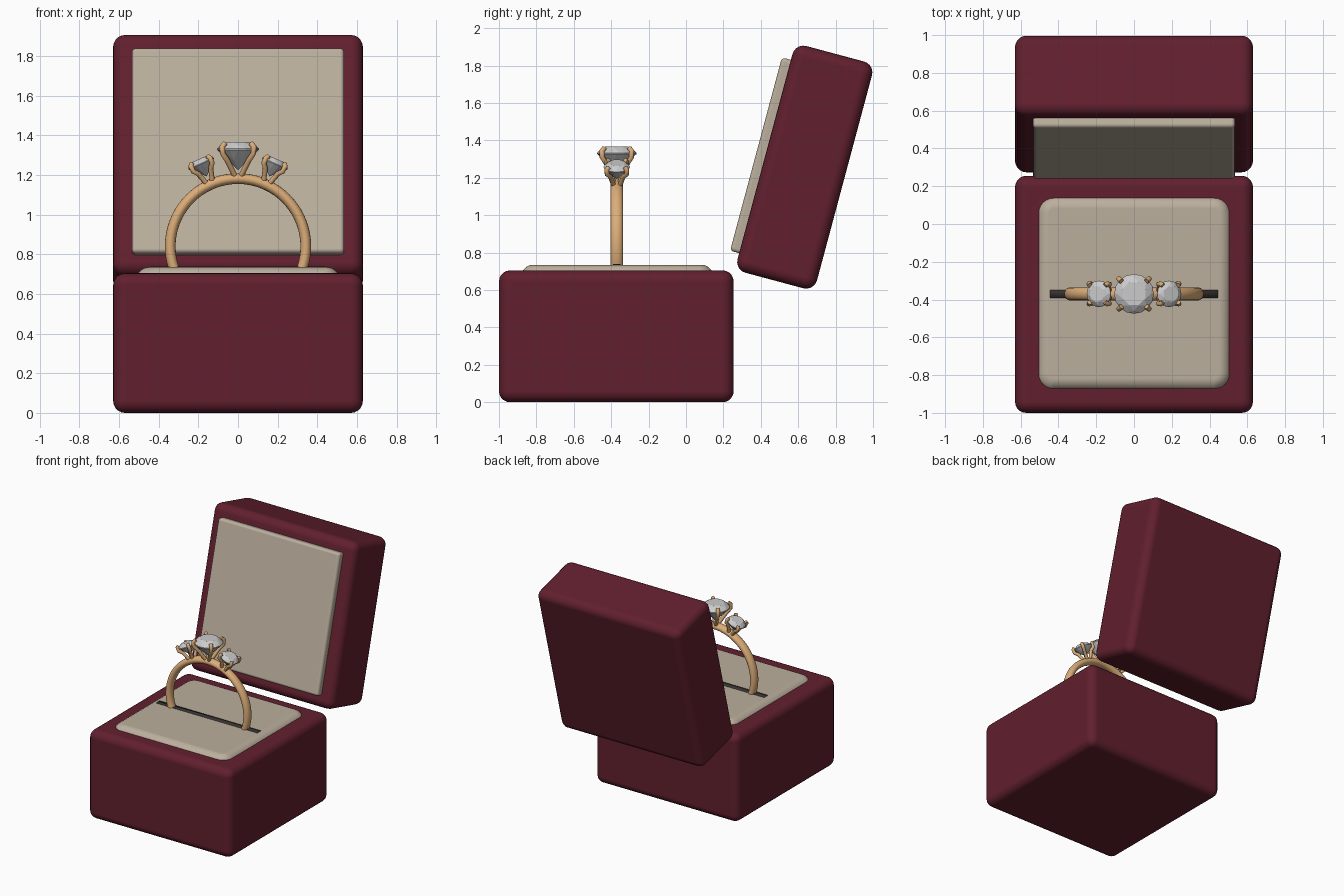
import bpy, bmesh, math
from mathutils import Matrix, Vector

if "Cube" in bpy.data.objects:
    bpy.data.objects.remove(bpy.data.objects["Cube"])

RING_Y, RING_Z = -0.37, 0.84
TILT = math.radians(-15)


def material(name, rgb):
    m = bpy.data.materials.new(name)
    m.diffuse_color = (*rgb, 1)
    m.use_nodes = True
    m.node_tree.nodes["Principled BSDF"].inputs["Base Color"].default_value = m.diffuse_color
    return m


velvet = material("velvet", (0.12, 0.014, 0.027))
cloth = material("cloth", (0.50, 0.43, 0.34))
gold = material("gold", (0.72, 0.42, 0.19))
dark = material("dark_slot", (0.04, 0.035, 0.032))
stone = material("stone", (0.6, 0.6, 0.62))


def finish(bm, name, mat, matrix=Matrix(), smooth=True):
    mesh = bpy.data.meshes.new(name)
    bm.to_mesh(mesh)
    bm.free()
    ob = bpy.data.objects.new(name, mesh)
    bpy.context.collection.objects.link(ob)
    ob.matrix_world = matrix
    mesh.materials.append(mat)
    for p in mesh.polygons:
        p.use_smooth = smooth
    return ob


def rounded_box(name, size, centre, mat, radius, tilt=0, corner=0):
    """Box with optional wider vertical corners, then all edges rounded."""
    bm = bmesh.new()
    bmesh.ops.create_cube(bm, size=1, matrix=Matrix.Diagonal((*size, 1)))
    if corner:
        upright = [e for e in bm.edges
                   if abs(e.verts[0].co.z - e.verts[1].co.z) > size[2] * 0.5]
        bmesh.ops.bevel(bm, geom=upright, offset=corner, segments=6,
                        profile=0.5, affect='EDGES')
    ob = finish(bm, name, mat,
                Matrix.Translation(centre) @ Matrix.Rotation(tilt, 4, 'X'))
    if radius:
        b = ob.modifiers.new("round", 'BEVEL')
        b.width, b.segments, b.limit_method = radius, 5, 'ANGLE'
        b.angle_limit = math.radians(40)
        b.harden_normals = True
    return ob


# Box base and its cushion
rounded_box("box_base", (1.26, 1.255, 0.705), (0, -0.3725, 0.3525), velvet, 0.06)
rounded_box("base_cushion", (1.03, 1.03, 0.2), (0, -0.3675, 0.635), cloth, 0.065,
            corner=0.09)
rounded_box("ring_slot", (0.89, 0.042, 0.04), (0, RING_Y, 0.719), dark, 0)

# Open lid and its lining, leaning back
lid_centre = Vector((0, 0.635, 1.257))
lean = Matrix.Rotation(TILT, 3, 'X')
rounded_box("box_lid", (1.26, 0.44, 1.255), lid_centre, velvet, 0.06, TILT)
rounded_box("lid_lining", (1.07, 0.1, 1.07), lid_centre + lean @ Vector((0, -0.22, 0)),
            cloth, 0.02, TILT)

# Ring band: oval section swept round a circle
bm = bmesh.new()
N, M = 72, 16
rows = []
for i in range(N):
    a = 2 * math.pi * i / N
    row = []
    for j in range(M):
        t = 2 * math.pi * j / M
        r = 0.342 + 0.027 * math.cos(t)
        row.append(bm.verts.new((r * math.sin(a), 0.034 * math.sin(t), r * math.cos(a))))
    rows.append(row)
for i in range(N):
    p, q = rows[i], rows[(i + 1) % N]
    for j in range(M):
        k = (j + 1) % M
        bm.faces.new((p[j], p[k], q[k], q[j]))
bmesh.ops.recalc_face_normals(bm, faces=bm.faces)
finish(bm, "ring_band", gold, Matrix.Translation((0, RING_Y, RING_Z)))


def gem(name, radius, matrix):
    """Brilliant cut: hull of table, crown, girdle and culet."""
    bm = bmesh.new()
    for n, r, z, off in ((8, 0.62, 0.36, 0.5), (8, 0.86, 0.19, 0), (16, 1, 0.03, 0),
                         (16, 1, -0.03, 0), (8, 0.52, -0.54, 0.5)):
        for i in range(n):
            a = 2 * math.pi * (i + off) / n
            bm.verts.new((r * radius * math.cos(a), r * radius * math.sin(a), z * radius))
    bm.verts.new((0, 0, -1.0 * radius))
    bmesh.ops.convex_hull(bm, input=bm.verts[:])
    finish(bm, name, stone, matrix, smooth=False)


def prongs(name, radius, drop, thick, matrix):
    """Four claws rising from the band and folding over the girdle."""
    cu = bpy.data.curves.new(name, 'CURVE')
    cu.dimensions = '3D'
    cu.bevel_depth, cu.bevel_resolution = thick, 3
    cu.use_fill_caps = True
    for k in range(4):
        a = math.pi / 4 + k * math.pi / 2
        path = ((0.025, -drop), (0.72 * radius, -0.55 * radius), (1.05 * radius, -0.02),
                (1.08 * radius, 0.12 * radius), (0.9 * radius, 0.27 * radius))
        sp = cu.splines.new('POLY')
        sp.points.add(len(path) - 1)
        for pt, (r, z) in zip(sp.points, path):
            pt.co = (r * math.cos(a), r * math.sin(a), z, 1)
        sp.use_smooth = True
    ob = bpy.data.objects.new(name, cu)
    bpy.context.collection.objects.link(ob)
    cu.materials.append(gold)
    ob.matrix_world = matrix


# Centre stone and two smaller side stones set along the band
for label, angle, dist, radius, thick in (("centre", 0, 0.49, 0.105, 0.014),
                                          ("left", -24, 0.457, 0.07, 0.013),
                                          ("right", 24, 0.457, 0.07, 0.013)):
    m = (Matrix.Translation((0, RING_Y, RING_Z))
         @ Matrix.Rotation(math.radians(angle), 4, 'Y')
         @ Matrix.Translation((0, 0, dist)))
    gem(label + "_stone", radius, m)
    prongs(label + "_prongs", radius, dist - 0.36, thick, m)
